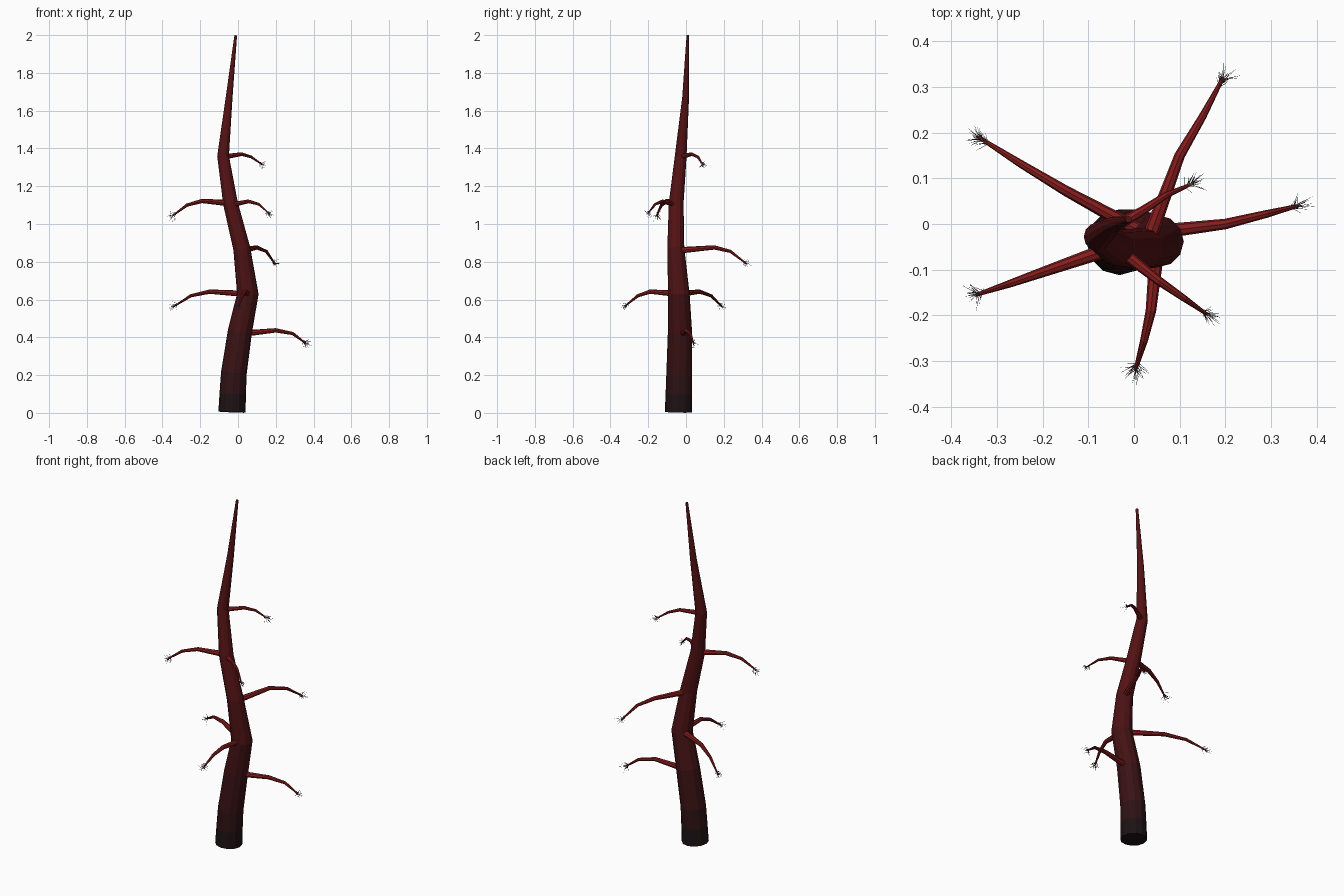
import bpy, math, random
from mathutils import Vector

if "Cube" in bpy.data.objects:
    bpy.data.objects.remove(bpy.data.objects["Cube"])

random.seed(4)


def material(name, rgb):
    m = bpy.data.materials.new(name)
    m.diffuse_color = (*rgb, 1)
    m.use_nodes = True
    m.node_tree.nodes["Principled BSDF"].inputs["Base Color"].default_value = m.diffuse_color
    return m


def make_object(name, verts, faces, mats, indices=None):
    mesh = bpy.data.meshes.new(name)
    mesh.from_pydata(verts, [], faces)
    for m in mats:
        mesh.materials.append(m)
    if indices:
        mesh.polygons.foreach_set("material_index", indices)
    obj = bpy.data.objects.new(name, mesh)
    bpy.context.collection.objects.link(obj)
    return obj


def sweep(points, radii, sides, ref):
    """Capped tube of rings along a path; also returns each face's segment."""
    pts = [Vector(p) for p in points]
    verts, faces, segs = [], [], []
    n = len(pts)
    for i, p in enumerate(pts):
        t = (pts[min(i + 1, n - 1)] - pts[max(i - 1, 0)]).normalized()
        u = Vector(ref).cross(t).normalized()
        v = t.cross(u)
        for k in range(sides):
            a = math.tau * k / sides
            verts.append(p + (u * math.cos(a) + v * math.sin(a)) * radii[i])
    for i in range(n - 1):
        for k in range(sides):
            a, b = i * sides + k, i * sides + (k + 1) % sides
            faces.append((a, b, b + sides, a + sides))
            segs.append(i)
    faces += [tuple(reversed(range(sides))), tuple(range((n - 1) * sides, n * sides))]
    segs += [0, n - 2]
    return verts, faces, segs


# Trunk: x, y, z, radius of each ring; bark goes from charred black to red
trunk = [
    (-0.032, -0.040, 0.004, 0.072), (-0.028, -0.038, 0.10, 0.070),
    (-0.022, -0.036, 0.21, 0.068), (0.010, -0.032, 0.43, 0.064),
    (0.052, -0.038, 0.63, 0.057), (0.020, -0.054, 0.87, 0.045),
    (-0.040, -0.052, 1.11, 0.039), (-0.079, -0.028, 1.36, 0.031),
    (-0.047, -0.002, 1.67, 0.018), (-0.012, 0.010, 1.999, 0.007),
]
bark = []
for i in range(len(trunk) - 1):
    f = min(1, i / 5)
    bark.append(material(f"bark_{i}", (0.012 + 0.075 * f, 0.006, 0.007)))
v, f, s = sweep([p[:3] for p in trunk], [p[3] for p in trunk], 12, (0, 1, 0))
make_object("trunk", v, f, bark, s)

# Drooping branches, each rooted inside the trunk
branches = [
    [(0.03, -0.02, 0.42), (0.20, 0.00, 0.437), (0.29, 0.022, 0.42), (0.36, 0.040, 0.368)],
    [(0.04, -0.03, 0.63), (-0.15, 0.073, 0.642), (-0.25, 0.133, 0.62), (-0.34, 0.190, 0.563)],
    [(0.052, -0.04, 0.63), (0.037, -0.19, 0.642), (0.022, -0.255, 0.62), (0.003, -0.32, 0.568)],
    [(0.03, -0.04, 0.86), (0.10, 0.150, 0.876), (0.15, 0.235, 0.855), (0.195, 0.320, 0.79)],
    [(-0.04, -0.05, 1.11), (-0.19, -0.102, 1.122), (-0.27, -0.130, 1.10), (-0.345, -0.155, 1.045)],
    [(-0.04, -0.05, 1.10), (0.055, -0.125, 1.12), (0.11, -0.163, 1.105), (0.16, -0.198, 1.06)],
    [(-0.079, -0.028, 1.355), (0.02, 0.030, 1.37), (0.07, 0.063, 1.355), (0.125, 0.087, 1.317)],
]
red = material("branch_red", (0.24, 0.012, 0.012))
grey = material("twig_grey", (0.10, 0.09, 0.09))

for i, path in enumerate(branches):
    size = 1.0 if i < 5 else 0.85
    radii = [r * size for r in (0.017, 0.0115, 0.0085, 0.004)]
    v, f, _ = sweep(path, radii, 8, (0, 0, 1))
    make_object(f"branch_{i + 1}", v, f, [red])

    # Spray of fine needle twigs at the branch tip
    base, tip = Vector(path[2]), Vector(path[3])
    along = (tip - base).normalized()
    tv, tf = [], []
    for _ in range(32):
        start = base.lerp(tip, random.uniform(0.72, 1.0))
        side = Vector([random.gauss(0, 1) for _ in range(3)])
        side = (side - along * side.dot(along)).normalized()
        angle = random.uniform(0.1, 1.05)
        d = along * math.cos(angle) + side * math.sin(angle)
        end = start + d * random.uniform(0.02, 0.042)
        nv, nf, _ = sweep([start, end], [0.0009, 0.0003], 3, side.cross(along))
        o = len(tv)
        tv += nv
        tf += [tuple(k + o for k in face) for face in nf]
    make_object(f"twigs_{i + 1}", tv, tf, [grey])
